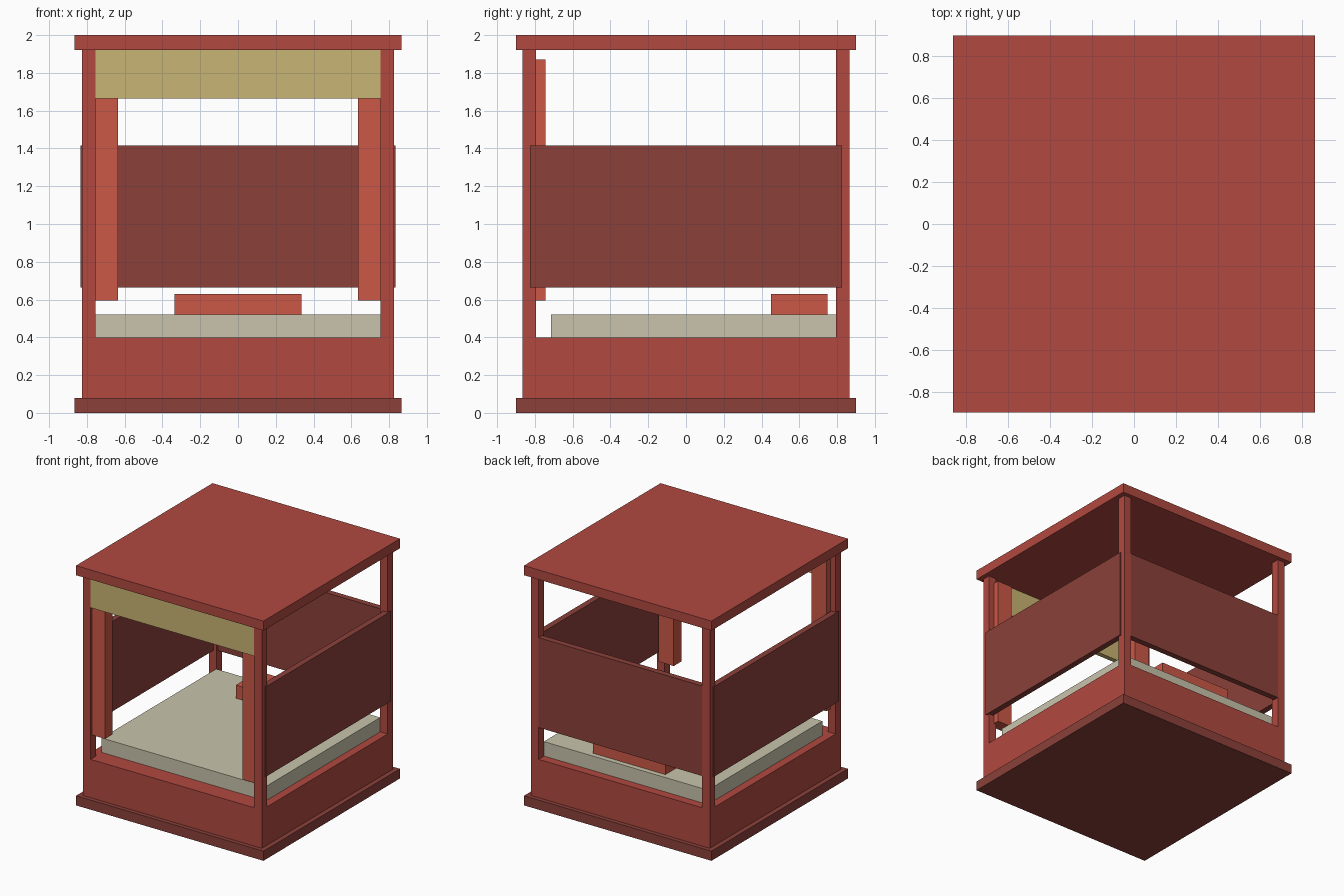
import bpy
import bmesh
from mathutils import Vector

cube = bpy.data.objects.get("Cube")
if cube:
    bpy.data.objects.remove(cube, do_unlink=True)


def linear(c):
    c /= 255
    return c / 12.92 if c <= 0.04045 else ((c + 0.055) / 1.055) ** 2.4


def material(name, r, g, b):
    m = bpy.data.materials.new(name)
    color = (linear(r), linear(g), linear(b), 1)
    m.diffuse_color = color
    m.use_nodes = True
    m.node_tree.nodes["Principled BSDF"].inputs["Base Color"].default_value = color
    return m


red = material("red wood", 177, 73, 64)
maroon = material("dark maroon", 139, 64, 58)
gold = material("gold cloth", 201, 181, 115)
cream = material("cream bedding", 201, 196, 172)
orange = material("orange red cloth", 203, 88, 70)


def box(name, mat, x, y, z):
    """Box from (low, high) ranges on each axis."""
    lo, hi = (Vector(v) for v in zip(x, y, z))
    bm = bmesh.new()
    bmesh.ops.create_cube(bm, size=1)
    bmesh.ops.scale(bm, vec=hi - lo, verts=bm.verts)
    mesh = bpy.data.meshes.new(name)
    bm.to_mesh(mesh)
    bm.free()
    mesh.materials.append(mat)
    obj = bpy.data.objects.new(name, mesh)
    obj.location = (lo + hi) / 2
    bpy.context.collection.objects.link(obj)
    return obj


def span(a):
    return (-a, a)


def mirrored(sign, a, b):
    return tuple(sorted((sign * a, sign * b)))


# Main block: plinth, bed base and roof
box("plinth", maroon, span(0.865), span(0.9), (0, 0.08))
box("bed_base", red, span(0.825), span(0.865), (0.08, 0.4))
box("roof", red, span(0.865), span(0.9), (1.92, 2))

# Corner posts, side panels and front curtains
for side, sx in (("left", 1), ("right", -1)):
    for end, sy in (("front", -1), ("back", 1)):
        box(f"{end}_{side}_post", red, mirrored(sx, 0.755, 0.825),
            mirrored(sy, 0.795, 0.865), (0.4, 1.92))
    box(f"{side}_panel", maroon, mirrored(sx, 0.785, 0.835),
        span(0.825), (0.665, 1.415))
    box(f"{side}_curtain", orange, mirrored(sx, 0.635, 0.775),
        (-0.845, -0.745), (0.595, 1.87))

# Back panel and front valance, fitted between the posts
box("back_panel", maroon, span(0.755), (0.815, 0.865), (0.665, 1.415))
box("front_valance", gold, span(0.755), (-0.865, -0.825), (1.665, 1.92))

# Bedding
box("mattress", cream, span(0.757), (-0.715, 0.793), (0.4, 0.52))
box("pillow", orange, span(0.335), (0.45, 0.75), (0.52, 0.63))
